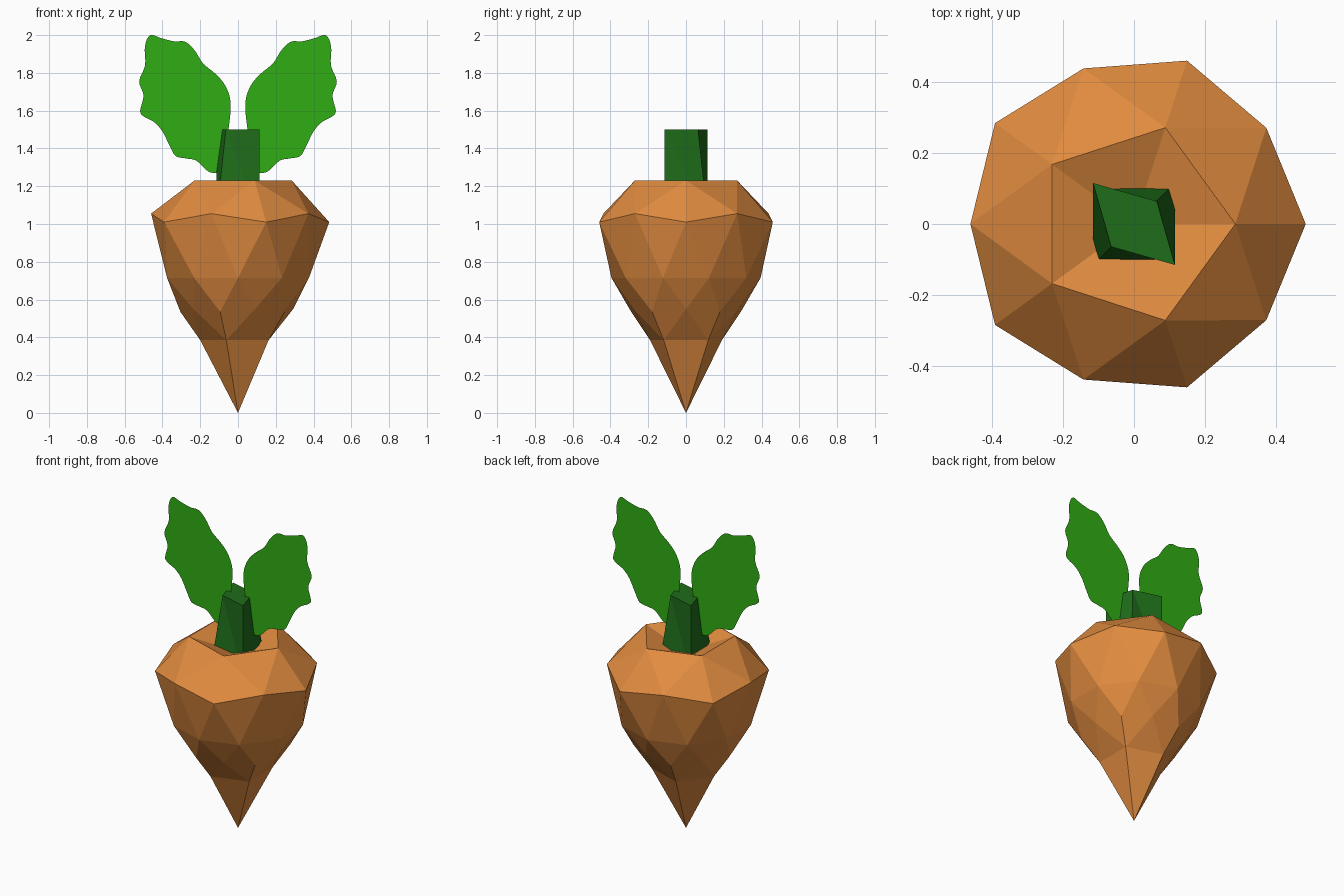
import bpy, bmesh, math
from mathutils import Vector

if "Cube" in bpy.data.objects:
    bpy.data.objects.remove(bpy.data.objects["Cube"])


def material(name, rgb):
    m = bpy.data.materials.new(name)
    m.diffuse_color = (*rgb, 1)
    m.use_nodes = True
    m.node_tree.nodes["Principled BSDF"].inputs["Base Color"].default_value = m.diffuse_color
    return m


def add_object(name, bm, mat):
    me = bpy.data.meshes.new(name)
    bm.to_mesh(me)
    bm.free()
    me.materials.append(mat)
    ob = bpy.data.objects.new(name, me)
    bpy.context.collection.objects.link(ob)
    return ob


orange = material("root_orange", (0.75, 0.26, 0.05))
stem_green = material("stem_green", (0.013, 0.15, 0.01))
leaf_green = material("leaf_green", (0.03, 0.42, 0.007))

# Root: icosphere whose rings are moved to a tapered profile with a dented top
# (sphere height of the ring, new radius, new height)
RINGS = [(1.0, 0.0, 1.13), (0.851, 0.285, 1.23), (0.526, 0.46, 1.055),
         (0.447, 0.483, 1.01), (0.0, 0.395, 0.715), (-0.447, 0.305, 0.535),
         (-0.526, 0.292, 0.55), (-0.851, 0.2, 0.385), (-1.0, 0.0, 0.0)]
bm = bmesh.new()
bmesh.ops.create_icosphere(bm, subdivisions=2, radius=1)
for v in bm.verts:
    _, r, z = min(RINGS, key=lambda ring: abs(ring[0] - v.co.z))
    a = math.atan2(v.co.y, v.co.x)
    v.co = (r * math.cos(a), r * math.sin(a), z)
add_object("root", bm, orange)

# Stem: square block with two opposite top corners pulled inwards
S, T, LOW, TOP = 0.115, 0.064, 1.03, 1.5
bm = bmesh.new()
bot = [bm.verts.new((x, y, LOW)) for x, y in ((-S, S), (-S, -S), (S, -S), (S, S))]
top = [bm.verts.new((x, y, TOP)) for x, y in ((-S, S), (-T, -T), (S, -S), (T, T))]
bm.faces.new(top)
bm.faces.new(bot[::-1])
for i in range(4):
    j = (i + 1) % 4
    bm.faces.new((top[i], bot[i], bot[j]))
    bm.faces.new((top[i], bot[j], top[j]))
bmesh.ops.recalc_face_normals(bm, faces=bm.faces)
add_object("stem", bm, stem_green)

# Leaves: flat wavy outline, smoothed through the points and mirrored
OUTLINE = [(.07, 1.29), (.11, 1.27), (.16, 1.28), (.22, 1.335), (.275, 1.347),
           (.33, 1.36), (.36, 1.41), (.4, 1.49), (.445, 1.54), (.5, 1.57),
           (.518, 1.6), (.5, 1.68), (.523, 1.755), (.492, 1.84), (.493, 1.94),
           (.465, 2.0), (.41, 1.985), (.34, 1.967), (.28, 1.965), (.23, 1.92),
           (.185, 1.85), (.125, 1.8), (.075, 1.745), (.043, 1.67),
           (.04, 1.59), (.05, 1.5), (.055, 1.4)]


def smooth_loop(pts, steps=4):
    p = [Vector(q) for q in pts]
    n, out = len(p), []
    for i in range(n):
        a, b, c, d = p[i - 1], p[i], p[(i + 1) % n], p[(i + 2) % n]
        for k in range(steps):
            t = k / steps
            out.append(0.5 * (2 * b + (c - a) * t + (2 * a - 5 * b + 4 * c - d) * t**2
                              + (3 * b - a - 3 * c + d) * t**3))
    return out


for name, side in (("right_leaf", 1), ("left_leaf", -1)):
    bm = bmesh.new()
    bm.faces.new([bm.verts.new((side * q.x, 0, q.y)) for q in smooth_loop(OUTLINE)][::side])
    add_object(name, bm, leaf_green)
